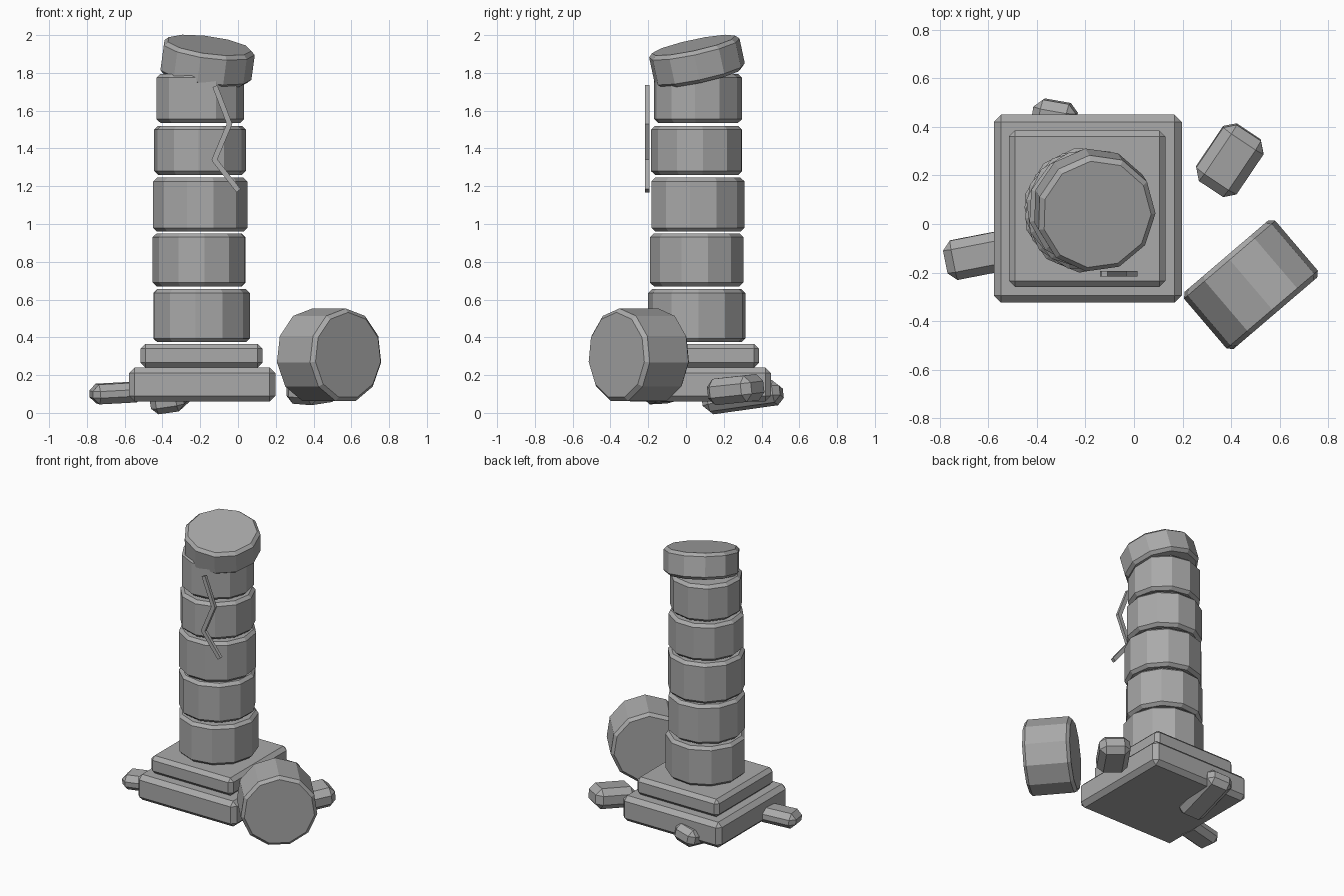
import bpy, bmesh
from math import radians, atan2, hypot
from mathutils import Vector

cube = bpy.data.objects.get("Cube")
if cube:
    bpy.data.objects.remove(cube, do_unlink=True)

stone = bpy.data.materials.new("grey_stone")
stone.use_nodes = True
colour = (0.4, 0.4, 0.4, 1)
stone.diffuse_color = colour
stone.node_tree.nodes["Principled BSDF"].inputs["Base Color"].default_value = colour

SIDES = 11


def finish(name, bm, loc, rot, bevel):
    mesh = bpy.data.meshes.new(name)
    bm.to_mesh(mesh)
    bm.free()
    mesh.materials.append(stone)
    ob = bpy.data.objects.new(name, mesh)
    bpy.context.collection.objects.link(ob)
    ob.location = loc
    ob.rotation_euler = [radians(a) for a in rot]
    if bevel:
        mod = ob.modifiers.new("chipped_edges", "BEVEL")
        mod.width = bevel
        mod.segments = 1
        mod.limit_method = "ANGLE"
        mod.angle_limit = radians(50)
    return ob


def block(name, size, loc, rot=(0, 0, 0), bevel=0.0):
    bm = bmesh.new()
    bmesh.ops.create_cube(bm, size=1)
    bmesh.ops.scale(bm, vec=Vector(size), verts=bm.verts)
    return finish(name, bm, loc, rot, bevel)


def drum(name, radius, height, loc, rot=(0, 0, 0), bevel=0.02):
    bm = bmesh.new()
    bmesh.ops.create_cone(bm, cap_ends=True, segments=SIDES,
                          radius1=radius, radius2=radius, depth=height)
    return finish(name, bm, loc, rot, bevel)


# Stepped plinth
block("plinth_lower", (0.775, 0.775, 0.18), (-0.19, 0.063, 0.15), bevel=0.03)
block("plinth_upper", (0.645, 0.645, 0.125), (-0.193, 0.063, 0.303), bevel=0.025)

# Column shaft: radius, x, y, bottom, top, turn
shaft = [
    (0.26, -0.197, 0.058, 0.375, 0.655, 10),
    (0.25, -0.202, 0.058, 0.67, 0.95, 22),
    (0.252, -0.2, 0.058, 0.96, 1.245, 0),
    (0.245, -0.202, 0.06, 1.26, 1.52, 15),
    (0.235, -0.202, 0.062, 1.535, 1.795, 5),
]
for i, (r, x, y, low, high, turn) in enumerate(shaft):
    drum(f"shaft_drum_{i + 1}", r, high - low, (x, y, (low + high) / 2), (0, 0, turn))

# Tilted cap and the fallen drum
drum("tilted_cap", 0.247, 0.175, (-0.165, 0.058, 1.862), (13, 6, 8))
drum("fallen_drum", 0.25, 0.31, (0.482, -0.25, 0.303), (90, 0, 40.5))

# Zigzag crack standing just off the front of the shaft
path = [(-0.12, 1.725), (-0.045, 1.53), (-0.125, 1.34), (0, 1.18)]
for i, ((x1, z1), (x2, z2)) in enumerate(zip(path, path[1:])):
    dx, dz = x2 - x1, z2 - z1
    ob = block(f"crack_{i + 1}", (0.028, 0.022, hypot(dx, dz) + 0.01),
               ((x1 + x2) / 2, -0.205, (z1 + z2) / 2))
    ob.rotation_euler.y = atan2(-dx, -dz)

# Rubble around the base
block("rubble_right", (0.27, 0.165, 0.105), (-0.645, -0.13, 0.105), (3, -3, 11), 0.035)
block("rubble_back", (0.18, 0.42, 0.12), (-0.35, 0.3, 0.083), (8, -8, -10), 0.035)
block("rubble_left", (0.28, 0.2, 0.14), (0.395, 0.263, 0.123), (4, -5, 56), 0.04)
